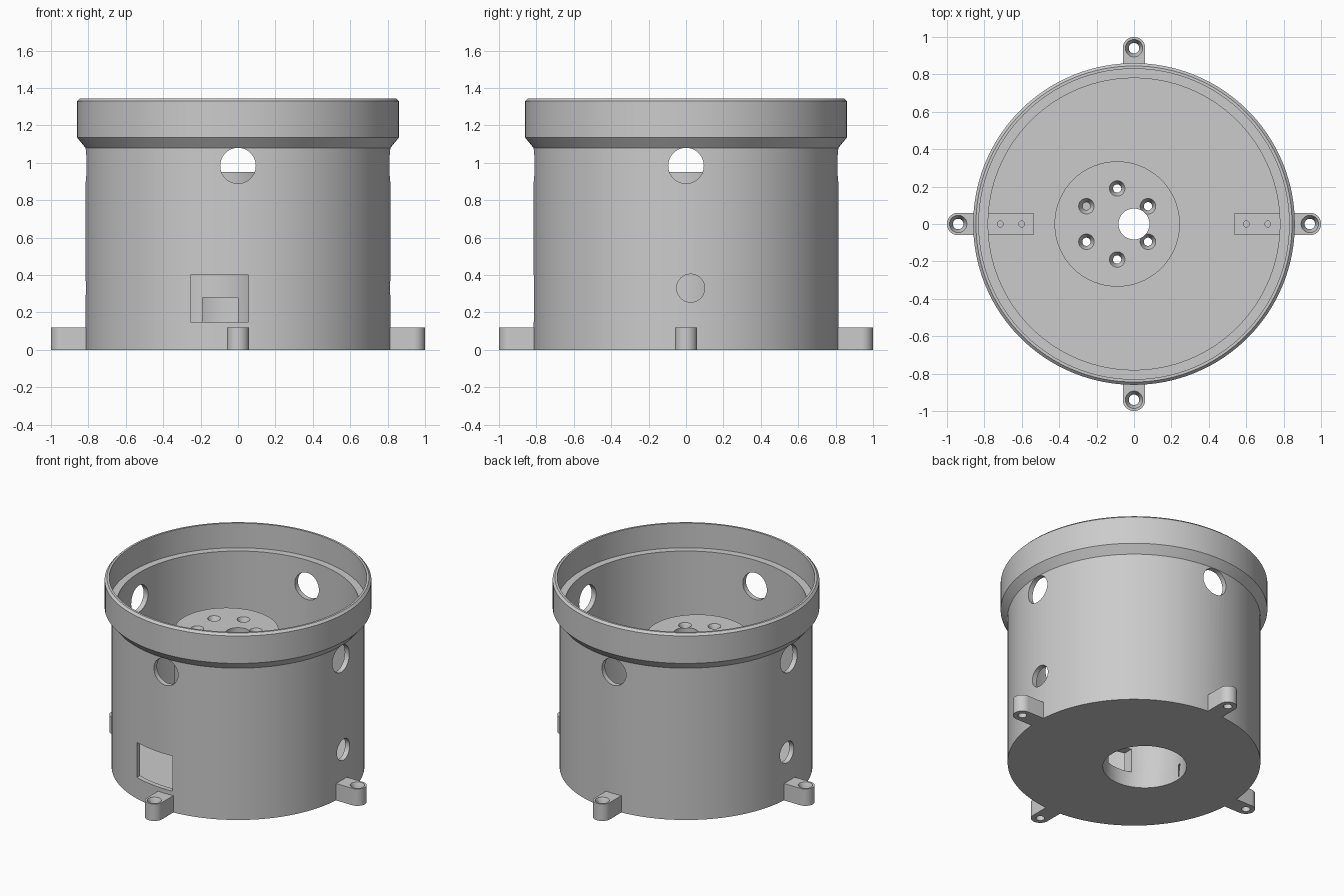
import bpy, bmesh
from math import cos, sin, pi
from mathutils import Matrix, Vector

if "Cube" in bpy.data.objects:
    bpy.data.objects.remove(bpy.data.objects["Cube"], do_unlink=True)

grey = bpy.data.materials.new("light grey plastic")
grey.use_nodes = True
grey.diffuse_color = (0.6, 0.6, 0.6, 1)
grey.node_tree.nodes["Principled BSDF"].inputs["Base Color"].default_value = (0.6, 0.6, 0.6, 1)


def finish(name, bm):
    bmesh.ops.recalc_face_normals(bm, faces=bm.faces)
    mesh = bpy.data.meshes.new(name)
    bm.to_mesh(mesh)
    bm.free()
    mesh.materials.append(grey)
    ob = bpy.data.objects.new(name, mesh)
    bpy.context.collection.objects.link(ob)
    return ob


def lathe(name, profile, centre=(0, 0), steps=128):
    """Solid of revolution; the profile starts and ends on the axis."""
    bm = bmesh.new()
    verts = [bm.verts.new((r, 0, z)) for r, z in profile]
    edges = [bm.edges.new(pair) for pair in zip(verts, verts[1:])]
    bmesh.ops.spin(bm, geom=verts + edges, cent=(0, 0, 0), axis=(0, 0, 1),
                   angle=2 * pi, steps=steps)
    bmesh.ops.remove_doubles(bm, verts=bm.verts, dist=1e-5)
    bmesh.ops.translate(bm, verts=bm.verts, vec=(*centre, 0))
    return finish(name, bm)


def box(name, low, high):
    low, high = Vector(low), Vector(high)
    bm = bmesh.new()
    bmesh.ops.create_cube(bm, size=1)
    bmesh.ops.scale(bm, vec=high - low, verts=bm.verts)
    bmesh.ops.translate(bm, vec=(low + high) / 2, verts=bm.verts)
    return finish(name, bm)


def rod(r, start, end, r2=None, steps=48):
    """Round cutter between two points, optionally tapered."""
    start, end = Vector(start), Vector(end)
    bm = bmesh.new()
    bmesh.ops.create_cone(bm, cap_ends=True, segments=steps, radius1=r,
                          radius2=r if r2 is None else r2, depth=(end - start).length)
    turn = (end - start).to_track_quat('Z', 'Y').to_matrix().to_4x4()
    bmesh.ops.transform(bm, matrix=Matrix.Translation((start + end) / 2) @ turn, verts=bm.verts)
    return finish("cutter", bm)


def cut(target, cutter):
    cutter.hide_render = True
    mod = target.modifiers.new("cut", 'BOOLEAN')
    mod.operation = 'DIFFERENCE'
    mod.solver = 'EXACT'
    mod.object = cutter
    bpy.context.view_layer.objects.active = target
    bpy.ops.object.modifier_apply(modifier=mod.name)
    bpy.data.objects.remove(cutter, do_unlink=True)


def screw_hole(target, x, y, bottom, top, r, head):
    cut(target, rod(r, (x, y, bottom - 0.05), (x, y, top + 0.05)))
    cut(target, rod(r, (x, y, top - 0.04), (x, y, top + 0.001), head))


FLOOR, DECK, HUB_X = 0.11, 0.95, -0.09

# Outer housing with collar, inner ledge and floor
housing = lathe("housing", [
    (0, 0), (0.815, 0), (0.815, 1.08), (0.86, 1.135), (0.86, 1.33), (0.845, 1.345),
    (0.83, 1.345), (0.83, 1.17), (0.78, 1.17), (0.78, FLOOR), (0, FLOOR)])
cut(housing, rod(0.27, (HUB_X, 0, -0.1), (HUB_X, 0, 0.3), steps=96))

# Four upper ports, two lower side ports and the front window
for i in range(4):
    dx, dy = round(cos(i * pi / 2)), round(sin(i * pi / 2))
    cut(housing, rod(0.095, (dx * 0.6, dy * 0.6, 0.985), (dx, dy, 0.985)))
for side in (1, -1):
    cut(housing, rod(0.075, (side * 0.6, 0.025, 0.33), (side, 0.025, 0.33)))
cut(housing, box("cutter", (-0.255, -1, 0.15), (0.055, -0.6, 0.4)))

# Hollow hub with a screw circle, a shaft hole and a cable notch
hub = lathe("hub", [(0, FLOOR), (0.335, FLOOR), (0.335, DECK), (0, DECK)], (HUB_X, 0), 96)
cut(hub, rod(0.27, (HUB_X, 0, 0), (HUB_X, 0, 0.87), steps=96))
cut(hub, rod(0.083, (0, 0, 0.8), (0, 0, 1.1)))
for i in range(6):
    a = pi / 2 + i * pi / 3
    screw_hole(hub, HUB_X + 0.19 * cos(a), 0.19 * sin(a), 0.87, DECK, 0.022, 0.042)
cut(hub, box("cutter", (-0.19, -0.5, 0), (0, -0.15, 0.28)))

# Small mounting blocks on the floor
for side, label in ((1, "left"), (-1, "right")):
    xs = sorted((side * 0.535, side * 0.79))
    block = box(label + "_mounting_block", (xs[0], -0.055, FLOOR), (xs[1], 0.055, 0.2))
    for x in (0.6, 0.715):
        cut(block, rod(0.016, (side * x, 0, 0.13), (side * x, 0, 0.3), steps=24))

# Four rounded feet with countersunk screw holes
for i, label in enumerate(("left", "back", "right", "front")):
    bm = bmesh.new()
    outline = [(0.805, -0.06)] + [
        (0.94 + 0.06 * cos(a), 0.06 * sin(a))
        for a in (-pi / 2 + k * pi / 24 for k in range(25))] + [(0.805, 0.06)]
    face = bm.faces.new([bm.verts.new((x, y, 0)) for x, y in outline])
    up = bmesh.ops.extrude_face_region(bm, geom=[face])["geom"]
    bmesh.ops.translate(bm, vec=(0, 0, 0.12),
                        verts=[v for v in up if isinstance(v, bmesh.types.BMVert)])
    foot = finish(label + "_foot", bm)
    screw_hole(foot, 0.94, 0, 0, 0.12, 0.028, 0.047)
    foot.data.transform(Matrix.Rotation(i * pi / 2, 4, 'Z'))

# Smooth round walls, keep edges sharp
bpy.ops.object.select_all(action='DESELECT')
for ob in bpy.context.collection.objects:
    if ob.type == 'MESH' and grey.name in ob.data.materials:
        ob.select_set(True)
        bpy.context.view_layer.objects.active = ob
bpy.ops.object.shade_smooth_by_angle(angle=pi / 6)
